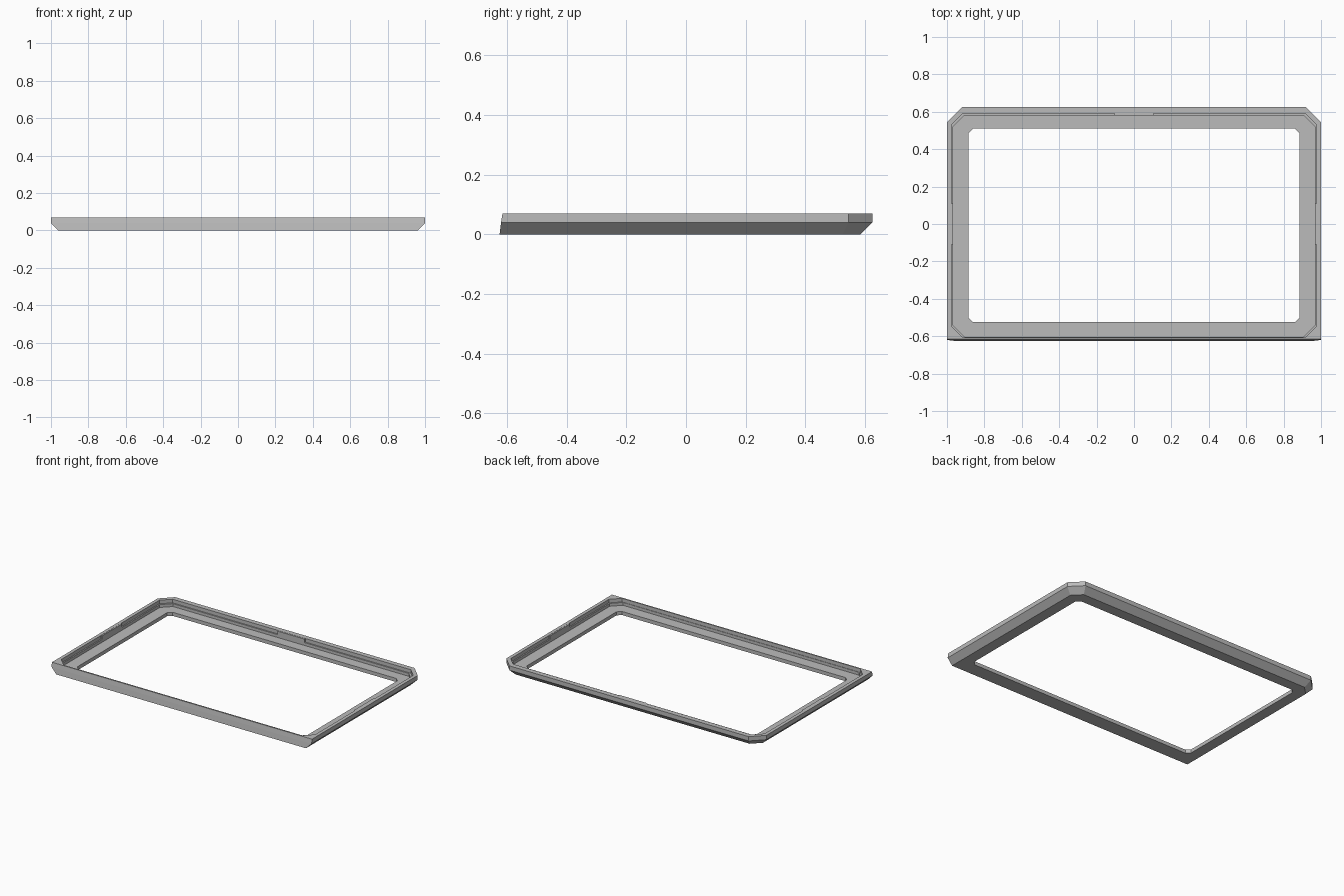
import bpy, bmesh
from mathutils import Vector

old = bpy.data.objects.get("Cube")
if old:
    bpy.data.objects.remove(old)

grey = bpy.data.materials.new("mid grey")
grey.use_nodes = True
colour = (0.5, 0.5, 0.5, 1)
grey.diffuse_color = colour
grey.node_tree.nodes["Principled BSDF"].inputs["Base Color"].default_value = colour


def outline(x, front, back, z, cut_front, cut_back):
    """Rectangle with cut corners, as eight points."""
    f, b = cut_front, cut_back
    right = [(x - f, front), (x, front + f), (x, back - b), (x - b, back)]
    left = [(-px, py) for px, py in reversed(right)]
    return [Vector((px, py, z)) for px, py in right + left]


def finish(bm, name):
    bmesh.ops.remove_doubles(bm, verts=bm.verts, dist=0.0001)
    bmesh.ops.recalc_face_normals(bm, faces=bm.faces)
    mesh = bpy.data.meshes.new(name)
    bm.to_mesh(mesh)
    bm.free()
    mesh.materials.append(grey)
    obj = bpy.data.objects.new(name, mesh)
    bpy.context.collection.objects.link(obj)
    return obj


def loft_ring(name, outlines):
    """Closed frame: the outlines run once around its cross-section."""
    bm = bmesh.new()
    rings = [[bm.verts.new(p) for p in o] for o in outlines]
    for i, ring in enumerate(rings):
        nxt = rings[(i + 1) % len(rings)]
        for j in range(len(ring)):
            k = (j + 1) % len(ring)
            bm.faces.new((ring[j], ring[k], nxt[k], nxt[j]))
    bmesh.ops.dissolve_degenerate(bm, edges=bm.edges, dist=0.0001)
    return finish(bm, name)


def block(name, centre, size):
    bm = bmesh.new()
    bmesh.ops.create_cube(bm, size=1)
    bmesh.ops.scale(bm, vec=size, verts=bm.verts)
    bmesh.ops.translate(bm, vec=centre, verts=bm.verts)
    return finish(bm, name)


# Bezel: bevelled shell, stepped recess, ledge and window opening
loft_ring("bezel_frame", [
    outline(0.96, -0.625, 0.585, 0, 0, 0.06),
    outline(1, -0.62, 0.625, 0.04, 0, 0.08),
    outline(1, -0.615, 0.625, 0.07, 0, 0.08),
    outline(0.976, -0.606, 0.59, 0.07, 0.06, 0.06),
    outline(0.976, -0.606, 0.59, 0.045, 0.06, 0.06),
    outline(0.967, -0.603, 0.581, 0.045, 0.06, 0.06),
    outline(0.967, -0.603, 0.581, 0.025, 0.06, 0.06),
    outline(0.885, -0.525, 0.51, 0.025, 0.025, 0.025),
    outline(0.885, -0.525, 0.51, 0, 0.025, 0.025),
])

# Retaining tabs in the middle of the back and side walls
block("back_tab", (0, 0.587, 0.056), (0.21, 0.012, 0.026))
for side, name in ((1, "left_tab"), (-1, "right_tab")):
    block(name, (side * 0.973, 0, 0.056), (0.012, 0.22, 0.026))
